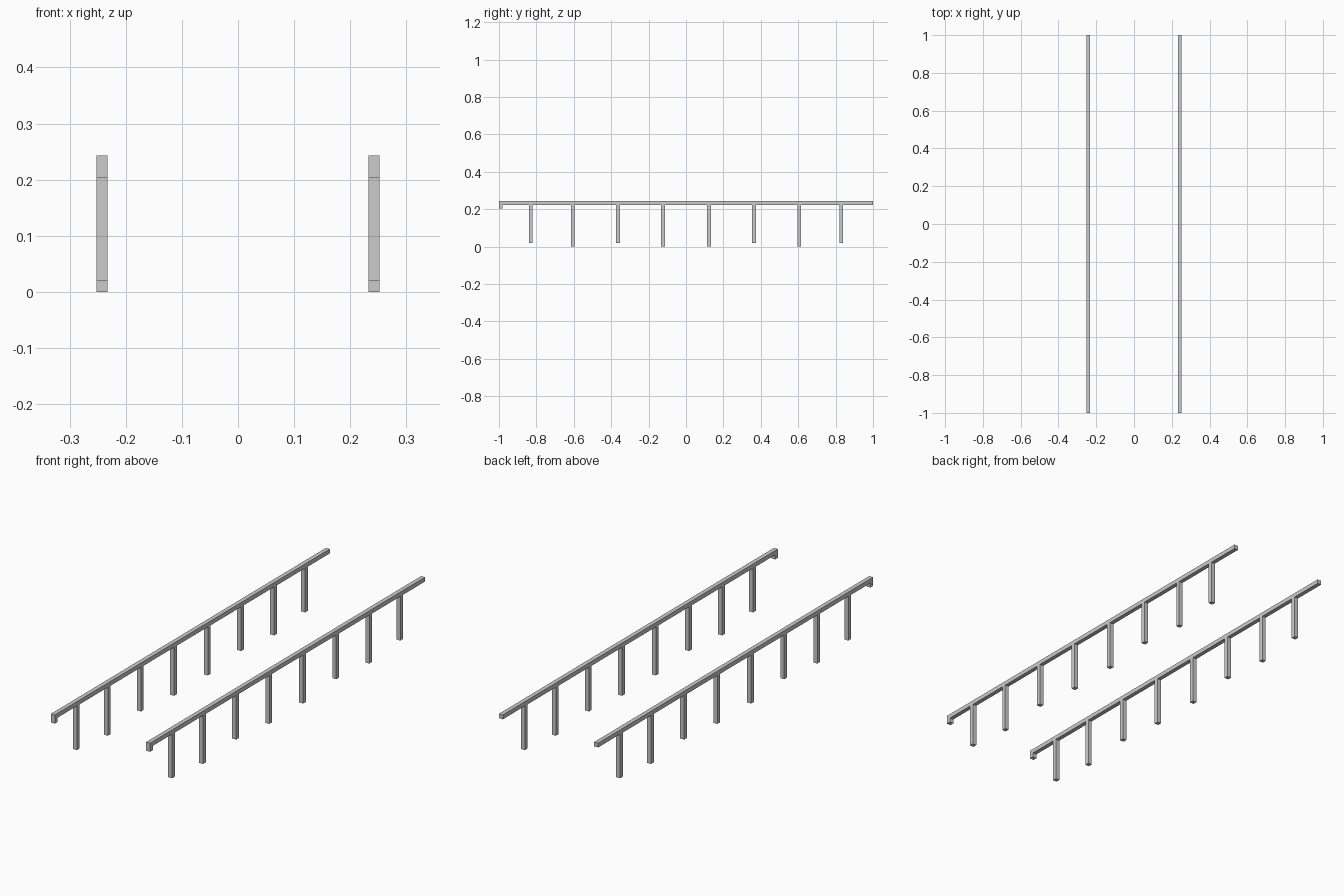
import bpy
import bmesh

if "Cube" in bpy.data.objects:
    bpy.data.objects.remove(bpy.data.objects["Cube"])

W = 0.02          # bar thickness
RAIL_X = 0.2425   # rail centre line
TOP = 0.243       # top of rail
UNDER = TOP - W   # underside of rail


def extruded_part(name, profile, x):
    """Extrude a (y, z) outline across the bar width, centred on x."""
    bm = bmesh.new()
    face = bm.faces.new([bm.verts.new((x - W / 2, y, z)) for y, z in profile])
    new = bmesh.ops.extrude_face_region(bm, geom=[face])["geom"]
    bmesh.ops.translate(bm, vec=(W, 0, 0),
                        verts=[v for v in new if isinstance(v, bmesh.types.BMVert)])
    bmesh.ops.recalc_face_normals(bm, faces=bm.faces)
    mesh = bpy.data.meshes.new(name)
    bm.to_mesh(mesh)
    bm.free()
    obj = bpy.data.objects.new(name, mesh)
    bpy.context.collection.objects.link(obj)


# Rail outline with a small downturned lip at the front end
rail = [(-1, TOP), (1, TOP), (1, UNDER), (-1 + W, UNDER),
        (-1 + W, UNDER - W), (-1, UNDER - W)]

# Post distance from the middle and height of its foot
posts = [(0.123, 0.0), (0.364, 0.02), (0.605, 0.0), (0.83, 0.02)]

for side, sx in (("left", -1), ("right", 1)):
    x = sx * RAIL_X
    extruded_part(f"{side}_rail", rail, x)
    for end, sy in (("front", -1), ("back", 1)):
        for i, (dist, foot) in enumerate(posts, 1):
            y = sy * dist
            outline = [(y - W / 2, foot), (y + W / 2, foot),
                       (y + W / 2, UNDER), (y - W / 2, UNDER)]
            extruded_part(f"{side}_{end}_post_{i}", outline, x)
